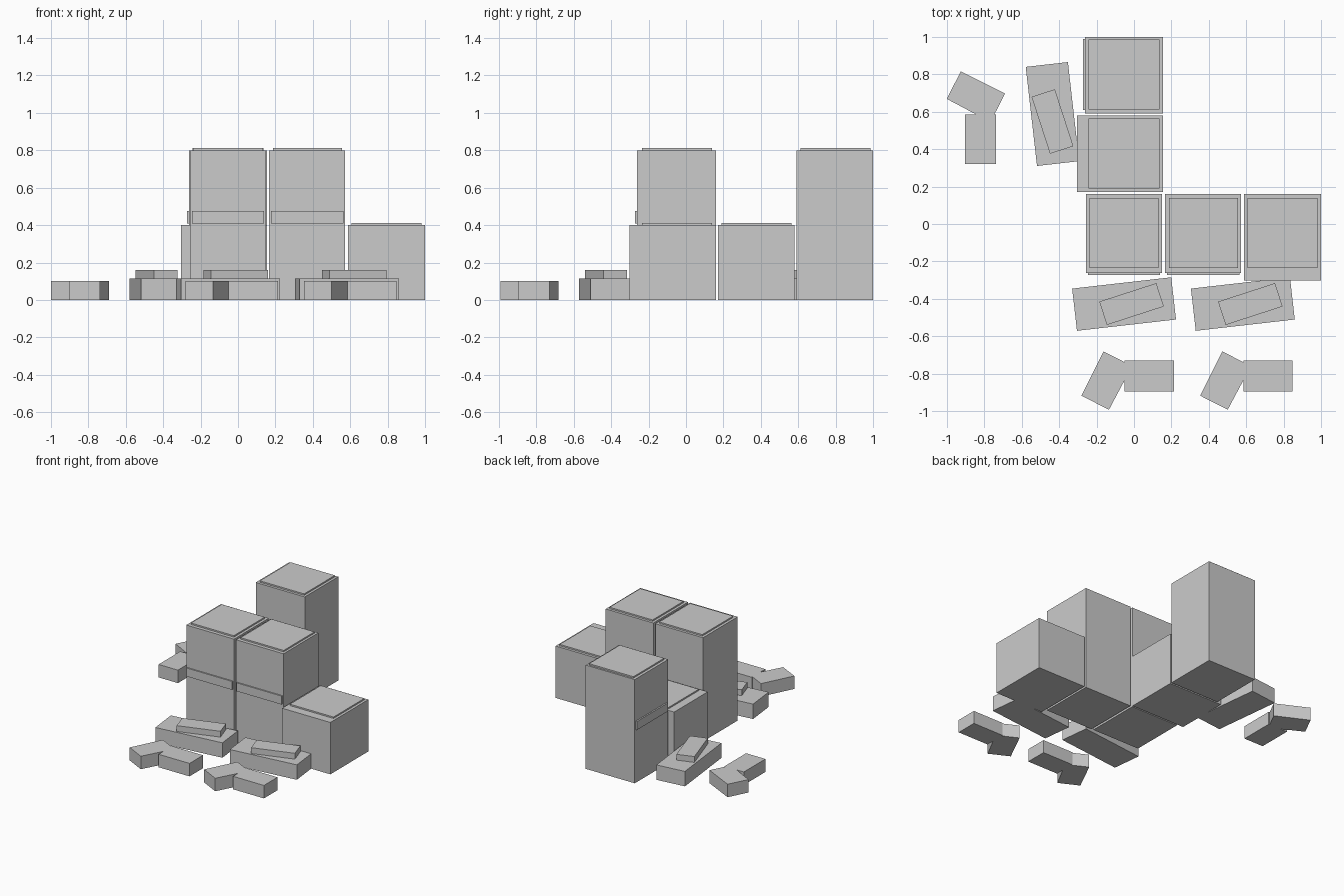
import bpy
import bmesh
import math
from mathutils import Matrix, Vector

if "Cube" in bpy.data.objects:
    bpy.data.objects.remove(bpy.data.objects["Cube"])

grey = bpy.data.materials.new("light_grey")
grey.diffuse_color = (0.6, 0.6, 0.6, 1)
grey.use_nodes = True
grey.node_tree.nodes["Principled BSDF"].inputs["Base Color"].default_value = grey.diffuse_color


def finish(name, bm, matrix):
    bmesh.ops.recalc_face_normals(bm, faces=bm.faces)
    mesh = bpy.data.meshes.new(name)
    bm.to_mesh(mesh)
    bm.free()
    mesh.materials.append(grey)
    ob = bpy.data.objects.new(name, mesh)
    ob.matrix_world = matrix
    bpy.context.collection.objects.link(ob)


def box(name, x, y, z, matrix=Matrix()):
    """Box from (min, max) ranges."""
    bm = bmesh.new()
    bmesh.ops.create_cube(bm, size=1)
    for v in bm.verts:
        v.co = Vector([r[0] if c < 0 else r[1] for c, r in zip(v.co, (x, y, z))])
    finish(name, bm, matrix)


def turned_box(name, centre, length, width, z, degrees, matrix):
    turn = Matrix.Translation((*centre, 0)) @ Matrix.Rotation(math.radians(degrees), 4, 'Z')
    box(name, (-length / 2, length / 2), (-width / 2, width / 2), z, matrix @ turn)


def prism(name, outline, height, matrix):
    """Outline extruded upwards from the ground."""
    bm = bmesh.new()
    face = bm.faces.new([bm.verts.new((x, y, 0)) for x, y in outline])
    new = bmesh.ops.extrude_face_region(bm, geom=[face])["geom"]
    tops = [g for g in new if isinstance(g, bmesh.types.BMVert)]
    bmesh.ops.translate(bm, verts=tops, vec=(0, 0, height))
    finish(name, bm, matrix)


# Buildings: footprint, height, lid footprint
buildings = {
    "corner_tower": ((-0.257, 0.15), (-0.263, 0.16), 0.8, (-0.237, 0.13), (-0.236, 0.14)),
    "front_tower": ((0.167, 0.573), (-0.263, 0.16), 0.8, (0.187, 0.555), (-0.236, 0.14)),
    "front_low_block": ((0.588, 1.0), (-0.303, 0.16), 0.4, (0.608, 0.98), (-0.236, 0.14)),
    "side_low_block": ((-0.305, 0.155), (0.17, 0.58), 0.4, (-0.242, 0.136), (0.19, 0.563)),
    "back_tower": ((-0.263, 0.155), (0.592, 1.0), 0.8, (-0.242, 0.136), (0.612, 0.986)),
}
for name, (x, y, h, lid_x, lid_y) in buildings.items():
    box(name, x, y, (0, h))
    box(name + "_roof", lid_x, lid_y, (h, h + 0.011))

# Sign bands on the street faces of the towers
band = (0.41, 0.475)
box("corner_tower_band", (-0.247, 0.14), (-0.273, -0.26), band)
box("front_tower_band", (0.177, 0.563), (-0.273, -0.26), band)
box("back_tower_band", (-0.274, -0.26), (0.61, 0.99), band)

# Street pieces: two along the front, one turned to the left side
angled = [(0.213, -0.73), (-0.05, -0.73), (-0.05, -0.739), (-0.163, -0.681),
          (-0.281, -0.918), (-0.134, -0.993), (-0.05, -0.835), (-0.05, -0.895),
          (0.213, -0.895)]
places = {
    "left": Matrix(),
    "right": Matrix.Translation((0.635, 0, 0)),
    "side": Matrix.Translation((-0.008, 0.535, 0)) @ Matrix.Rotation(-math.pi / 2, 4, 'Z'),
}
for side, m in places.items():
    turned_box(side + "_slab", (-0.053, -0.428), 0.533, 0.227, (0, 0.115), 6.5, m)
    turned_box(side + "_slab_top", (-0.013, -0.428), 0.32, 0.131, (0.115, 0.16), 18, m)
    prism(side + "_bent_block", angled, 0.1, m)
